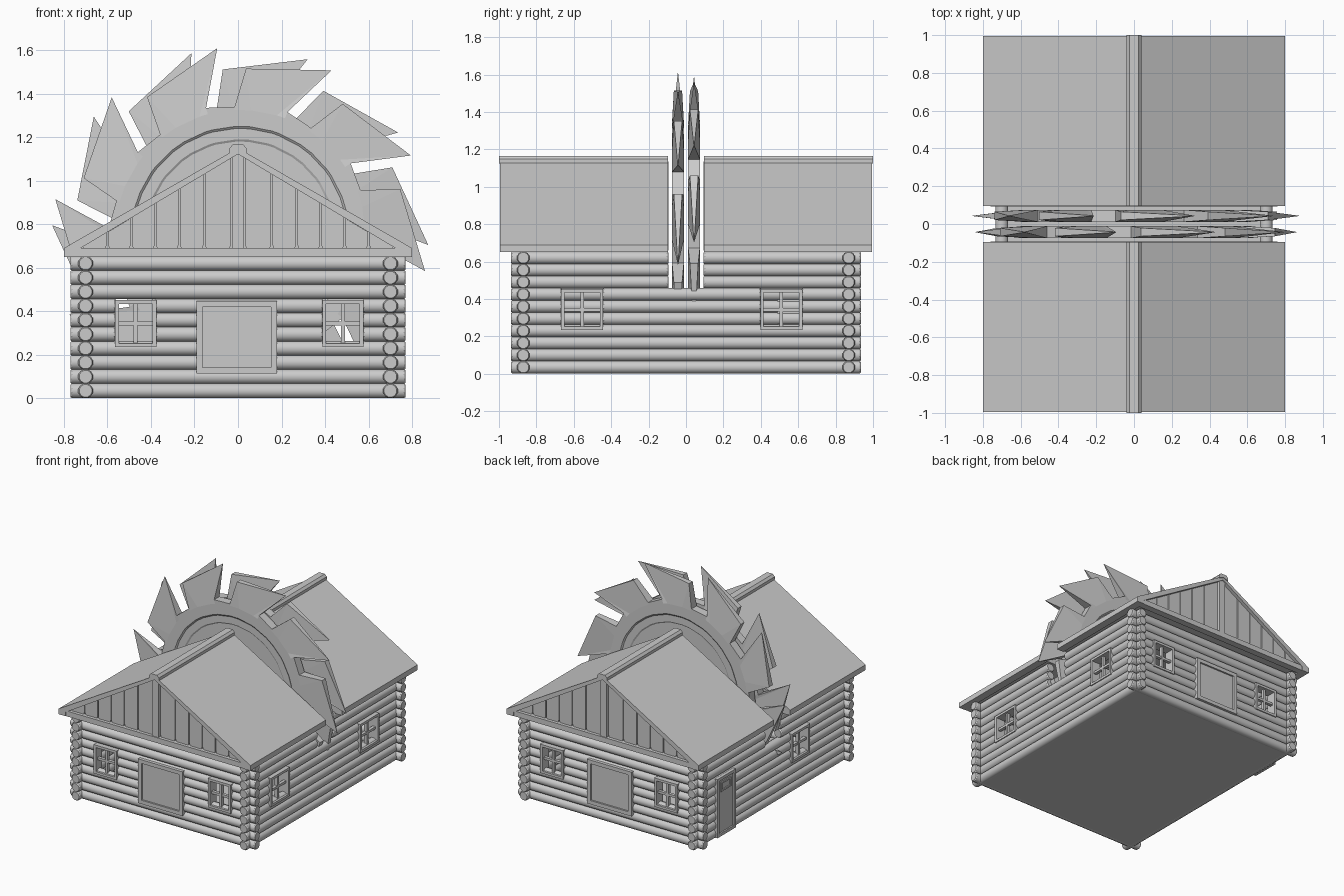
import bpy, bmesh
from math import sin, cos, radians
from mathutils import Matrix, Vector

if "Cube" in bpy.data.objects:
    bpy.data.objects.remove(bpy.data.objects["Cube"])

LOG_R, STEP, ROWS = 0.035, 0.065, 10
WX, WY = 0.70, 0.87          # wall centre lines
GAP = 0.093                  # half width of the slot sawn through the house


def finish(name, bm):
    bmesh.ops.recalc_face_normals(bm, faces=bm.faces[:])
    me = bpy.data.meshes.new(name)
    bm.to_mesh(me)
    bm.free()
    ob = bpy.data.objects.new(name, me)
    bpy.context.collection.objects.link(ob)
    return ob


def box(bm, lo, hi):
    lo, hi = Vector(lo), Vector(hi)
    size = Vector(abs(c) for c in hi - lo)
    bmesh.ops.create_cube(bm, size=1, matrix=Matrix.Translation((lo + hi) / 2) @ Matrix.Diagonal(size).to_4x4())


def prism(bm, pts, y0, y1):
    a = [bm.verts.new((x, y0, z)) for x, z in pts]
    b = [bm.verts.new((x, y1, z)) for x, z in pts]
    bm.faces.new(a)
    bm.faces.new(b[::-1])
    n = len(pts)
    for i in range(n):
        bm.faces.new((a[i], a[(i + 1) % n], b[(i + 1) % n], b[i]))


def log(bm, axis, n, z, u0, u1):
    """Round log running along x or y with chamfered ends."""
    prof = [(u0, LOG_R * .85), (u0 + .008, LOG_R), (u1 - .008, LOG_R), (u1, LOG_R * .85)]
    rings = []
    for u, r in prof:
        ring = []
        for k in range(12):
            a = radians(30 * k + 15)
            v, h = n + r * cos(a), z + r * sin(a)
            ring.append(bm.verts.new((u, v, h) if axis == 'x' else (v, u, h)))
        rings.append(ring)
    for i in range(3):
        for k in range(12):
            f = bm.faces.new((rings[i][k], rings[i][k - 1], rings[i + 1][k - 1], rings[i + 1][k]))
            f.smooth = i == 1
    bm.faces.new(rings[0])
    bm.faces.new(rings[3][::-1])


def wall(name, axis, n, half, holes):
    """Stack of logs; holes are (u0, u1, z0, z1) openings."""
    bm = bmesh.new()
    for i in range(ROWS):
        z, start = LOG_R + STEP * i, -half
        for u0, u1, z0, z1 in sorted(holes):
            if z0 < z < z1:
                log(bm, axis, n, z, start, u0)
                start = u1
        log(bm, axis, n, z, start, half)
    finish(name, bm)


def wall_box(bm, axis, n, u0, u1, z0, z1, d0, d1):
    """Box on a wall; d0..d1 is depth outward from the wall centre line."""
    s = 1 if n > 0 else -1
    if axis == 'x':
        box(bm, (u0, n + s * d0, z0), (u1, n + s * d1, z1))
    else:
        box(bm, (n + s * d0, u0, z0), (n + s * d1, u1, z1))


def frame(bm, axis, n, u0, u1, z0, z1, t, d0, d1):
    for a, b, c, d in ((u0, u0 + t, z0, z1), (u1 - t, u1, z0, z1),
                       (u0 + t, u1 - t, z0, z0 + t), (u0 + t, u1 - t, z1 - t, z1)):
        wall_box(bm, axis, n, a, b, c, d, d0, d1)


def window(name, axis, n, u, w, z0=.235, z1=.452):
    bm = bmesh.new()
    u0, u1, zc = u - w / 2, u + w / 2, (z0 + z1) / 2
    frame(bm, axis, n, u0, u1, z0, z1, .018, -.035, .042)
    wall_box(bm, axis, n, u - .009, u + .009, z0 + .018, z1 - .018, 0, .025)
    wall_box(bm, axis, n, u0 + .018, u1 - .018, zc - .009, zc + .009, 0, .024)
    finish(name, bm)
    return (u0 + .004, u1 - .004, z0 + .02, z1)


# front and back walls, each with two windows and a wide framed panel
for side, s in (("front", -1), ("back", 1)):
    n = s * WY
    holes = [window(f"{side}_window_{k}", 'x', n, u, .19) for k, u in (("left", -.47), ("right", .482))]
    wall(f"{side}_log_wall", 'x', n, .77, holes)
    bm = bmesh.new()
    frame(bm, 'x', n, -.19, .18, .115, .448, .028, 0, .05)
    wall_box(bm, 'x', n, -.165, .155, .14, .42, 0, .037)
    finish(f"{side}_framed_panel", bm)

# side walls, with the sawn slot in the upper logs
slot = (-GAP, GAP, .455, 1)
holes = [window(f"right_window_{k}", 'y', WX, u, .225) for k, u in (("front", -.555), ("back", .51))]
wall("right_log_wall", 'y', WX, .935, holes + [slot])
holes = [window("left_window", 'y', -WX, -.31, .215)]
wall("left_log_wall", 'y', -WX, .935, holes + [slot])

# door on the left side
bm = bmesh.new()
frame(bm, 'y', -WX, .47, .69, .01, .452, .022, 0, .045)
wall_box(bm, 'y', -WX, .49, .67, .02, .43, -.02, .034)
frame(bm, 'y', -WX, .52, .64, .34, .41, .012, .03, .042)
finish("side_door", bm)
bm = bmesh.new()
box(bm, (-.70, -.87, .002), (.70, .87, .02))
finish("floor", bm)

# roof halves, gable boards, posts and ridge caps
SLOPE = (1.15 - .69) / .8


def under(x):
    return 1.125 - abs(x) * (1.125 - .69) / .72


for side, s in (("front", -1), ("back", 1)):
    bm = bmesh.new()
    prism(bm, [(-.76, .66), (.76, .66), (.76, .70), (0, 1.135), (-.76, .70)], s * GAP, s * .955)
    finish(f"{side}_attic", bm)

    bm = bmesh.new()
    for m in (-1, 1):
        prism(bm, [(0, 1.15), (m * .8, .69), (m * .8, .65), (m * .74, .65), (m * .74, .68), (0, 1.122)],
              s * (GAP + .003), s * .995)
    finish(f"{side}_roof", bm)

    bm = bmesh.new()
    box(bm, (-.79, s * .94, .65), (.79, s * .992, .69))
    finish(f"{side}_gable_beam", bm)

    bm = bmesh.new()
    edges = [.03, .155, .27, .38, .49, .60, .72]
    for m in (-1, 1):
        for a, b in zip(edges, edges[1:]):
            a, b = a + .003, b - .003
            pts = [(m * a, .705), (m * (a + .007), .688), (m * (b - .007), .688), (m * b, .705),
                   (m * b, max(under(b), .706)), (m * a, under(a))]
            prism(bm, pts, s * .95, s * .968)
    finish(f"{side}_gable_planks", bm)

    bm = bmesh.new()
    box(bm, (-.026, s * .95, .69), (.026, s * .985, 1.12))
    finish(f"{side}_gable_post", bm)

    bm = bmesh.new()
    prism(bm, [(-.04, 1.125), (0, 1.14), (.04, 1.125), (.04, 1.148), (.025, 1.165), (-.025, 1.165), (-.04, 1.148)],
          s * (GAP + .003), s * 1.0)
    finish(f"{side}_ridge_cap", bm)


# saw blades with raked, pointed teeth
def saw_blade(name, yc, phase, cx=.01, cz=.75, half=.032):
    # loops of (radius, angle, half thickness): outline, body rim, recess rim, recess floor
    outline = [(.865, 0, .001), (.765, 27, .022), (.59, 31.5, half), (.605, 44, half)]
    inner = [12, 24, 31.5, 44]
    loops = [outline] + [[(r, a, h) for a in inner] for r, h in ((.575, half), (.50, half), (.49, .024), (.44, .024), (.43, .018))]
    bm = bmesh.new()
    grid = {}
    for s in (-1, 1):
        for j, loop in enumerate(loops):
            grid[s, j] = []
            for t in range(10):
                for r, a, h in loop:
                    ang = radians(phase + 36 * t + a)
                    grid[s, j].append(bm.verts.new((cx + r * cos(ang), yc + s * h, cz + r * sin(ang))))
        for j in range(len(loops) - 1):
            A, B = grid[s, j], grid[s, j + 1]
            for i in range(40):
                bm.faces.new((A[i - 1], A[i], B[i], B[i - 1]))
        bm.faces.new(grid[s, len(loops) - 1])
    A, B = grid[-1, 0], grid[1, 0]
    for i in range(40):
        bm.faces.new((A[i - 1], A[i], B[i], B[i - 1]))
    # the blade is buried below the floor
    bmesh.ops.bisect_plane(bm, geom=bm.verts[:] + bm.edges[:] + bm.faces[:], plane_co=(0, 0, .015),
                           plane_no=(0, 0, 1), clear_inner=True)
    finish(name, bm)


saw_blade("front_saw_blade", -.043, 97)
saw_blade("back_saw_blade", .043, 105)
